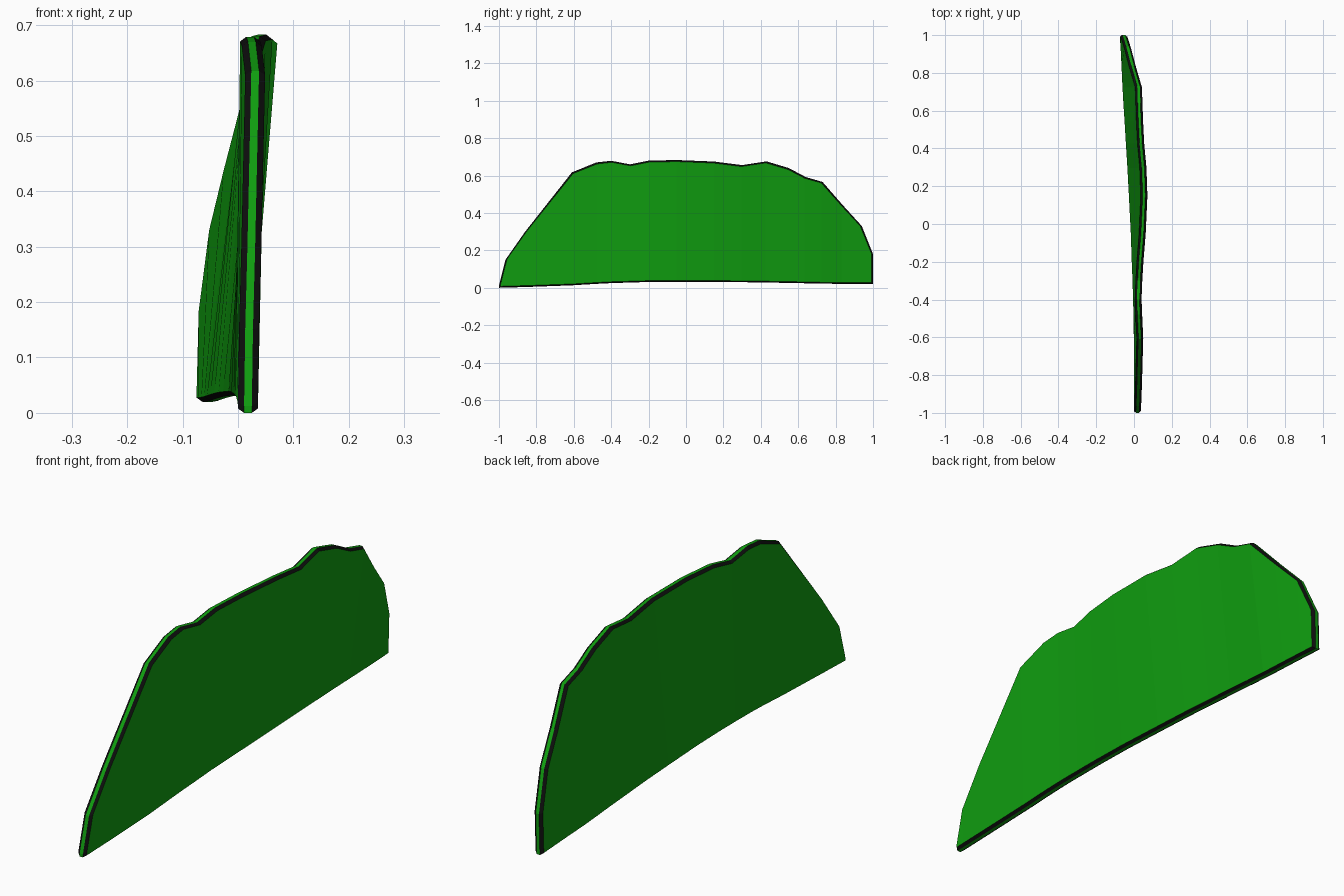
import bpy
import bmesh

cube = bpy.data.objects.get("Cube")
if cube:
    bpy.data.objects.remove(cube, do_unlink=True)

HALF_THICKNESS = 0.018   # middle of the panel to either face
TRIM_DEPTH = 0.011       # how far the dark trim reaches across the rim
INSET_Y, INSET_Z = 0.991, 0.976
MIDDLE_HEIGHT = 0.33


def make_material(name, color):
    mat = bpy.data.materials.new(name)
    mat.use_nodes = True
    mat.diffuse_color = color
    shader = mat.node_tree.nodes["Principled BSDF"]
    shader.inputs["Base Color"].default_value = color
    shader.inputs["Roughness"].default_value = 0.8
    return mat


green = make_material("leaf green", (0.005, 0.34, 0.005, 1))
black = make_material("trim black", (0.004, 0.004, 0.004, 1))

# Upright ribs of the warped panel: y, bottom z, top z, bottom x, top x
RIBS = [
    (-1.0, 0.0, 0.012, 0.018, 0.018),
    (-0.965, 0.001, 0.15, 0.018, 0.02),
    (-0.86, 0.004, 0.30, 0.018, 0.024),
    (-0.61, 0.013, 0.617, 0.017, 0.031),
    (-0.48, 0.021, 0.67, 0.015, 0.025),
    (-0.4, 0.025, 0.679, 0.013, 0.022),
    (-0.3, 0.028, 0.66, 0.01, 0.026),
    (-0.2, 0.031, 0.68, 0.006, 0.032),
    (-0.05, 0.032, 0.683, 0.001, 0.044),
    (0.15, 0.031, 0.675, -0.009, 0.053),
    (0.3, 0.03, 0.656, -0.017, 0.048),
    (0.43, 0.028, 0.676, -0.025, 0.036),
    (0.55, 0.026, 0.64, -0.032, 0.03),
    (0.64, 0.024, 0.592, -0.038, 0.027),
    (0.73, 0.022, 0.566, -0.043, 0.024),
    (0.84, 0.021, 0.44, -0.048, -0.008),
    (0.94, 0.02, 0.33, -0.053, -0.034),
    (1.0, 0.02, 0.18, -0.057, -0.053),
]


def add_loop(bm, offset, inset):
    """Closed outline: bottom points forward, then top points back."""
    bottom = [(x, y, z) for y, z, _, x, _ in RIBS]
    top = [(x, y, z) for y, _, z, _, x in RIBS]
    verts = []
    for x, y, z in bottom + top[::-1]:
        if inset:
            y *= INSET_Y
            z = MIDDLE_HEIGHT + (z - MIDDLE_HEIGHT) * INSET_Z
        verts.append(bm.verts.new((x + offset, y, z)))
    return verts


def bridge(bm, first, second, slot):
    count = len(first)
    for i in range(count):
        j = (i + 1) % count
        face = bm.faces.new((first[i], first[j], second[j], second[i]))
        face.material_index = slot


def cap(bm, loop):
    last = len(loop) - 1
    for i in range(len(RIBS) - 1):
        bm.faces.new((loop[i], loop[i + 1], loop[last - i - 1], loop[last - i]))


bm = bmesh.new()
rim = HALF_THICKNESS - TRIM_DEPTH
left_face = add_loop(bm, HALF_THICKNESS, True)
left_rim = add_loop(bm, rim, False)
right_rim = add_loop(bm, -rim, False)
right_face = add_loop(bm, -HALF_THICKNESS, True)

# Green faces, dark bevelled trim on both sides, green rim between
cap(bm, left_face)
bridge(bm, left_face, left_rim, 1)
bridge(bm, left_rim, right_rim, 0)
bridge(bm, right_rim, right_face, 1)
cap(bm, right_face)
bmesh.ops.recalc_face_normals(bm, faces=bm.faces)

mesh = bpy.data.meshes.new("curved_panel")
bm.to_mesh(mesh)
bm.free()
mesh.materials.append(green)
mesh.materials.append(black)
panel = bpy.data.objects.new("curved_panel", mesh)
bpy.context.collection.objects.link(panel)
